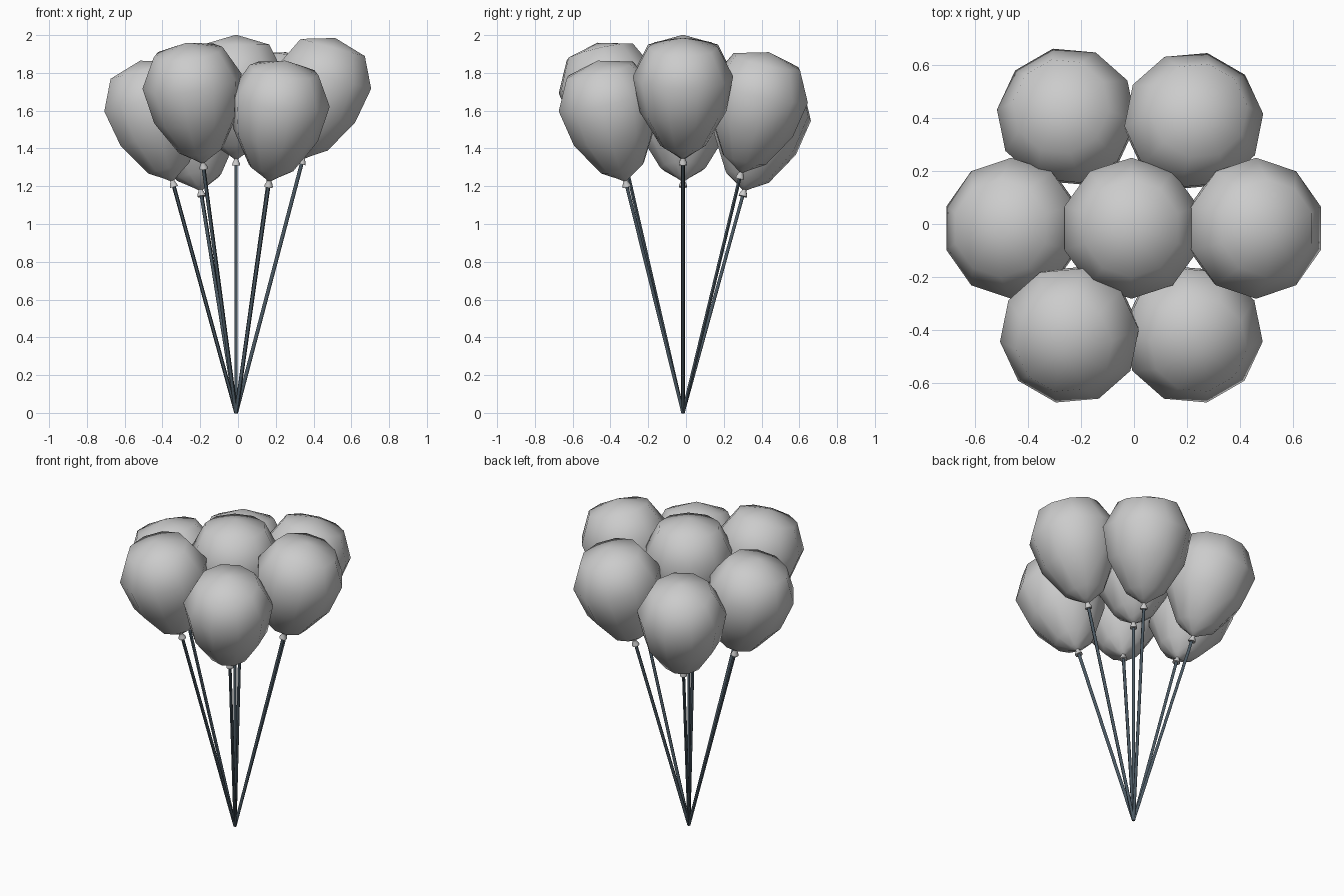
import bpy
from math import radians, sin, cos, tau
from mathutils import Matrix, Vector

cube = bpy.data.objects.get("Cube")
if cube:
    bpy.data.objects.remove(cube, do_unlink=True)


def make_material(name, rgb):
    mat = bpy.data.materials.new(name)
    mat.use_nodes = True
    colour = (*rgb, 1)
    mat.diffuse_color = colour
    mat.node_tree.nodes["Principled BSDF"].inputs["Base Color"].default_value = colour
    return mat


GREY = make_material("balloon grey", (0.6, 0.6, 0.6))
SLATE = make_material("string slate", (0.07, 0.1, 0.125))


def lathe(name, profile, sides, matrix, mat):
    """Spin (radius, height) points about z; zero radius makes a pole."""
    verts, rings, faces = [], [], []
    for r, h in profile:
        count = sides if r > 0 else 1
        ring = []
        for i in range(count):
            a = tau * (i + 0.5) / sides
            ring.append(len(verts))
            verts.append(matrix @ Vector((r * cos(a), r * sin(a), h)))
        rings.append(ring)
    for low, high in zip(rings, rings[1:]):
        for i in range(sides):
            j = (i + 1) % sides
            face = [low[i], low[j], high[j % len(high)]]
            if len(high) > 1:
                face.append(high[i])
            faces.append(face)
    faces.append(rings[0][::-1])
    if len(rings[-1]) > 1:
        faces.append(rings[-1])
    mesh = bpy.data.meshes.new(name)
    mesh.from_pydata(verts, [], faces)
    mesh.materials.append(mat)
    obj = bpy.data.objects.new(name, mesh)
    bpy.context.collection.objects.link(obj)
    bpy.ops.object.select_all(action="DESELECT")
    obj.select_set(True)
    bpy.context.view_layer.objects.active = obj
    bpy.ops.object.shade_smooth_by_angle(angle=radians(60))
    return obj


BODY = [(0.012, 0), (0.04, 0.02), (0.12, 0.07), (0.228, 0.25),
        (0.266, 0.447), (0.185, 0.605), (0, 0.657)]
KNOT = [(0.023, -0.035), (0.021, -0.022), (0.012, -0.005), (0.014, 0.012)]
ORIGIN = Vector((-0.01, -0.016, 0))

# name, direction in degrees, lean, distance of neck from the middle, neck height
BUNCH = [
    ("centre", 0, 0, 0, 1.345),
    ("left", 0, 15, 0.355, 1.35),
    ("back_left", 60, 15, 0.356, 1.275),
    ("back_right", 120, 15, 0.375, 1.18),
    ("right", 180, 15, 0.338, 1.23),
    ("front_right", 240, 15, 0.352, 1.325),
    ("front_left", 300, 15, 0.352, 1.23),
]

for name, turn, lean, out, height in BUNCH:
    spin = Matrix.Rotation(radians(turn), 4, "Z")
    neck = ORIGIN + spin @ Vector((out, 0, height))
    pose = Matrix.Translation(neck) @ spin @ Matrix.Rotation(radians(lean), 4, "Y")
    # Balloon and its tied end
    lathe(name + "_balloon", BODY, 10, pose, GREY)
    lathe(name + "_knot", KNOT, 8, pose, GREY)
    # String from the gathering point to the knot
    line = neck - ORIGIN
    aim = Matrix.Translation(ORIGIN) @ line.to_track_quat("Z", "Y").to_matrix().to_4x4()
    lathe(name + "_string", [(0.01, 0), (0.01, line.length - 0.03)], 6, aim, SLATE)
